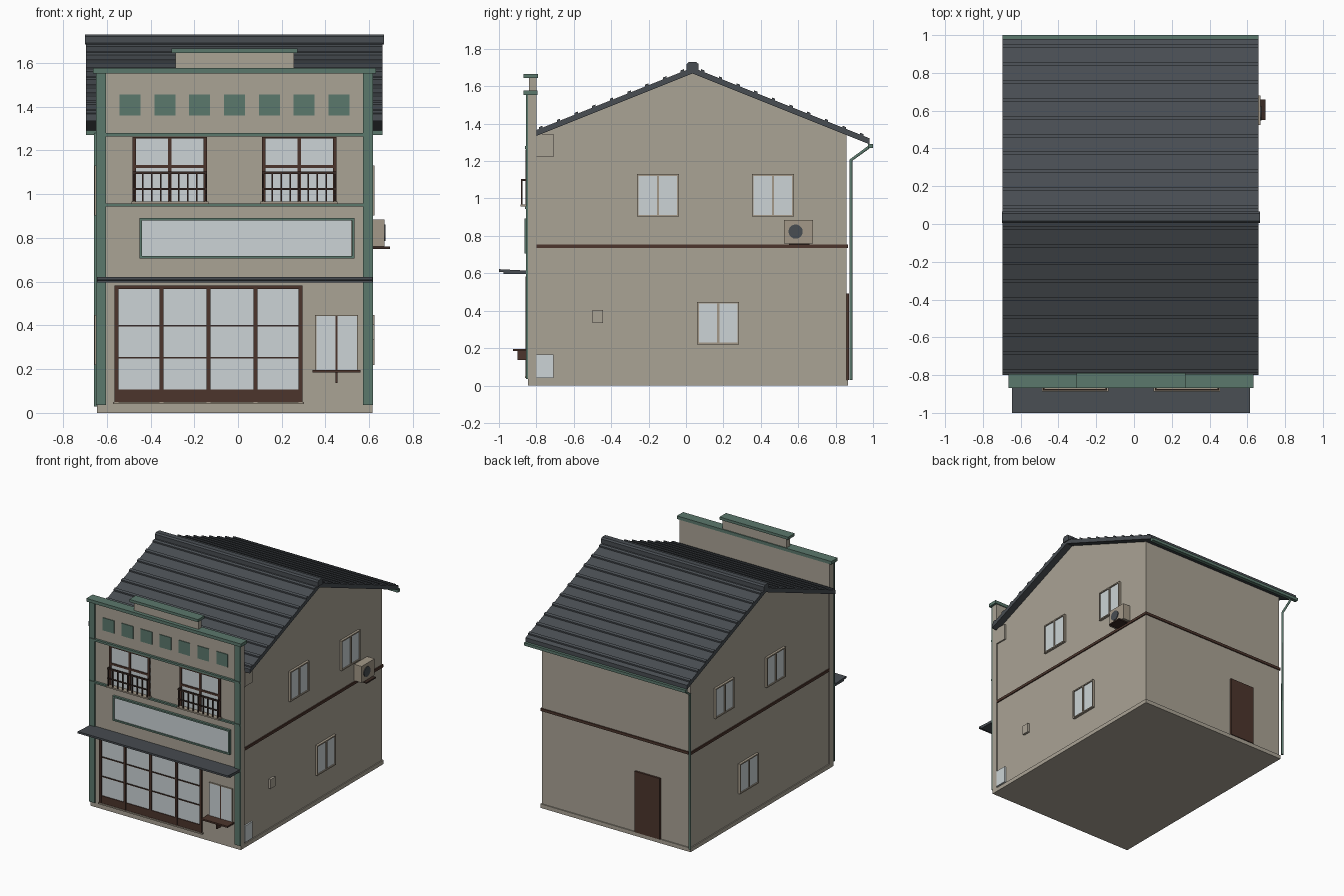
import bpy, bmesh, math
from mathutils import Vector

if "Cube" in bpy.data.objects:
    bpy.data.objects.remove(bpy.data.objects["Cube"])


def material(name, r, g, b):
    lin = [((c / 255 + 0.055) / 1.055) ** 2.4 for c in (r, g, b)]
    m = bpy.data.materials.new(name)
    m.diffuse_color = (*lin, 1)
    m.use_nodes = True
    m.node_tree.nodes["Principled BSDF"].inputs["Base Color"].default_value = m.diffuse_color
    return m


WALL = material("wall_plaster", 170, 163, 149)
TRIM = material("tan_trim", 164, 153, 136)
ROOF = material("slate_roof", 72, 77, 82)
GREEN = material("green_trim", 91, 120, 108)
BROWN = material("brown_wood", 76, 53, 44)
DARK = material("dark_wood", 58, 42, 36)
GLASS = material("pale_glass", 204, 212, 214)


def finish(name, bm, mat):
    bmesh.ops.recalc_face_normals(bm, faces=bm.faces)
    me = bpy.data.meshes.new(name)
    bm.to_mesh(me)
    bm.free()
    me.materials.append(mat)
    ob = bpy.data.objects.new(name, me)
    bpy.context.collection.objects.link(ob)
    return ob


def boxes(name, mat, *specs):
    """Each spec is x0, x1, y0, y1, z0, z1."""
    bm = bmesh.new()
    for x0, x1, y0, y1, z0, z1 in specs:
        vs = bmesh.ops.create_cube(bm, size=1)["verts"]
        for v in vs:
            v.co = ((x0 + x1) / 2 + v.co.x * (x1 - x0),
                    (y0 + y1) / 2 + v.co.y * (y1 - y0),
                    (z0 + z1) / 2 + v.co.z * (z1 - z0))
    return finish(name, bm, mat)


def prism(name, mat, x0, x1, *profiles):
    """Extrude (y, z) outlines along x."""
    bm = bmesh.new()
    for pts in profiles:
        f = bm.faces.new([bm.verts.new((x0, y, z)) for y, z in pts])
        ext = bmesh.ops.extrude_face_region(bm, geom=[f])["geom"]
        for v in ext:
            if isinstance(v, bmesh.types.BMVert):
                v.co.x = x1
    return finish(name, bm, mat)


L, R = -0.645, 0.615          # building edges
WL, WR = -0.637, 0.607        # side wall planes
YF, YB = -0.80, 0.858         # main body depth
RY, RZ, SL = 0.035, 1.70, 0.40   # ridge position and roof slope
FACE = -0.845                 # facade plane


def roof_z(y):
    return RZ - SL * abs(y - RY)


# Main body with gables, on a low plinth
prism("house_body", WALL, WL, WR,
      [(YF, 0.02), (YB, 0.02), (YB, roof_z(YB) - 0.02),
       (RY, RZ - 0.02), (YF, roof_z(YF) - 0.02)])
boxes("plinth", WALL, (L, R, -0.845, 0.866, 0, 0.03))
boxes("belt_course", BROWN,
      (WL - 0.008, WL, YF, 0.866, 0.735, 0.755),
      (WR, WR + 0.008, YF, 0.866, 0.735, 0.755),
      (WL, WR, YB, 0.866, 0.735, 0.755))

# Roof slab, raised tile courses and ridge cap
RX0, RX1, EF, EB, T = -0.695, 0.66, -0.80, 0.98, 0.032
prism("roof", ROOF, RX0, RX1,
      [(EF, roof_z(EF)), (RY, RZ), (EB, roof_z(EB)),
       (EB, roof_z(EB) - T), (RY, RZ - T), (EF, roof_z(EF) - T)])
courses = []
for side, count in ((1, 10), (-1, 9)):
    for i in range(count):
        y = RY + side * (0.055 + 0.0945 * i)
        a, b = y - 0.009, y + 0.009
        courses.append([(a, roof_z(a) - 0.004), (b, roof_z(b) - 0.004),
                        (b, roof_z(b) + 0.01), (a, roof_z(a) + 0.01)])
prism("tile_courses", ROOF, RX0, RX1, *courses)
prism("ridge_cap", ROOF, -0.70, 0.667,
      [(0.004, 1.685), (0.066, 1.685), (0.066, 1.72), (0.055, 1.73),
       (0.015, 1.73), (0.004, 1.72)])

# Rear gutter and downspout
boxes("gutter", GREEN, (-0.695, 0.66, 0.972, 1.0, 1.27, 1.292))
cu = bpy.data.curves.new("downspout", "CURVE")
cu.dimensions = "3D"
cu.bevel_depth, cu.bevel_resolution, cu.use_fill_caps = 0.009, 1, True
sp = cu.splines.new("POLY")
path = [(-0.65, 0.882, 0.03), (-0.65, 0.882, 1.205), (-0.65, 0.985, 1.28)]
sp.points.add(len(path) - 1)
for p, co in zip(sp.points, path):
    p.co = (*co, 1)
cu.materials.append(GREEN)
bpy.context.collection.objects.link(bpy.data.objects.new("downspout", cu))

# Facade wall, stepped parapet and cornices
boxes("facade", WALL, (L, R, FACE, YF, 0.03, 1.56),
      (-0.285, 0.255, -0.84, YF, 1.56, 1.65))
boxes("cornices", GREEN, (-0.664, 0.632, -0.868, -0.793, 1.552, 1.576),
      (-0.304, 0.272, -0.868, -0.79, 1.645, 1.665))
boxes("pilasters", GREEN, (-0.65, -0.603, -0.856, FACE, 0.035, 1.555),
      (0.571, 0.618, -0.856, FACE, 0.035, 1.555))
boxes("facade_bands", GREEN, (L, R, -0.862, FACE, 1.264, 1.28),
      (L, R, -0.862, FACE, 0.944, 0.957))
boxes("square_panels", GREEN,
      *[(c - 0.048, c + 0.048, -0.85, FACE, 1.36, 1.456)
        for c in (-0.493 + 0.159 * i for i in range(7))])

# Upper front windows with balcony railings
for side, c in (("left", -0.312), ("right", 0.28)):
    a, b = c - 0.17, c + 0.17
    boxes(side + "_upper_glass", GLASS, (a, b, -0.849, FACE, 0.965, 1.26))
    boxes(side + "_upper_frame", BROWN,
          (a, a + 0.016, -0.858, FACE, 0.965, 1.262),
          (b - 0.016, b, -0.858, FACE, 0.965, 1.262),
          (a, b, -0.858, FACE, 1.254, 1.262),
          (a, b, -0.855, FACE, 1.119, 1.134),
          (c - 0.008, c + 0.008, -0.855, FACE, 0.965, 1.26))
    rails = [(a, b, -0.882, -0.873, 1.093, 1.104),
             (a, b, -0.881, -0.874, 1.02, 1.028)]
    for i in range(9):
        x = a + 0.006 + (b - a - 0.012) * i / 8
        rails.append((x - 0.004, x + 0.004, -0.881, -0.874, 0.96, 1.1))
    for x in (a, b - 0.008):
        rails.append((x, x + 0.008, -0.878, FACE, 1.094, 1.103))
    boxes(side + "_railing", DARK, *rails)
    boxes(side + "_sill", TRIM, (a - 0.006, b + 0.006, -0.886, FACE, 0.956, 0.967))

# Blank sign board
boxes("sign_panel", GLASS, (-0.44, 0.52, -0.855, FACE, 0.715, 0.88))
boxes("sign_frame", GREEN, (-0.45, 0.533, -0.863, FACE, 0.88, 0.892),
      (-0.45, 0.533, -0.863, FACE, 0.705, 0.717),
      (-0.45, -0.438, -0.863, FACE, 0.717, 0.88),
      (0.521, 0.533, -0.863, FACE, 0.717, 0.88))

# Awning over the shop front
prism("awning", ROOF, L, R,
      [(-1.0, 0.622), (-0.845, 0.614), (-0.845, 0.597), (-0.975, 0.597),
       (-0.975, 0.606), (-1.0, 0.608)])

# Shop front sliding doors
boxes("shop_glass", GLASS, (-0.56, 0.29, -0.849, FACE, 0.05, 0.575))
shop = [(-0.565, 0.295, -0.859, FACE, 0.566, 0.583),
        (-0.565, 0.295, -0.855, FACE, 0.05, 0.106)]
shop += [(x - 0.009, x + 0.009, -0.859, FACE, 0.05, 0.58)
         for x in (-0.556, -0.35, -0.135, 0.08, 0.286)]
boxes("shop_frame", BROWN, *shop)
boxes("shop_bars", DARK, *[(-0.56, 0.29, -0.854, FACE, z - 0.004, z + 0.004)
                           for z in (0.252, 0.398)])
boxes("shop_threshold", TRIM, (-0.572, 0.302, -0.862, FACE, 0.04, 0.05))

# Serving window with a shelf
boxes("serving_glass", GLASS, (0.358, 0.543, -0.85, FACE, 0.19, 0.443))
boxes("serving_frame", TRIM, (0.353, 0.358, -0.853, FACE, 0.19, 0.448),
      (0.543, 0.548, -0.853, FACE, 0.19, 0.448),
      (0.353, 0.548, -0.853, FACE, 0.443, 0.448))
boxes("serving_shelf", BROWN, (0.34, 0.56, -0.925, FACE, 0.184, 0.196),
      (0.445, 0.455, -0.9, FACE, 0.137, 0.185),
      (0.446, 0.454, -0.855, FACE, 0.19, 0.443))

# Side windows, the same on both walls
for side, wall, s in (("left", WL, -1), ("right", WR, 1)):
    frames, panes = [], []
    for y0, y1, z0, z1 in ((-0.262, -0.038, 0.903, 1.13), (0.353, 0.577, 0.903, 1.13),
                           (0.06, 0.284, 0.22, 0.447)):
        f0, f1 = sorted((wall, wall + s * 0.018))
        p0, p1 = sorted((wall, wall + s * 0.01))
        m, w = (y0 + y1) / 2, 0.009
        frames += [(f0, f1, y0, y0 + w, z0, z1), (f0, f1, y1 - w, y1, z0, z1),
                   (f0, f1, y0 + w, y1 - w, z0, z0 + w),
                   (f0, f1, y0 + w, y1 - w, z1 - w, z1),
                   (f0, f1, m - 0.006, m + 0.006, z0 + w, z1 - w)]
        panes.append((p0, p1, y0 + w, y1 - w, z0 + w, z1 - w))
    boxes(side + "_window_frames", TRIM, *frames)
    boxes(side + "_window_panes", GLASS, *panes)

# Right wall fittings: corner blocks and meter box
boxes("upper_corner_block", WALL, (WR, 0.618, YF, -0.708, 1.222, 1.345))
boxes("lower_corner_block", GLASS, (WR, 0.618, YF, -0.708, 0.04, 0.165))
boxes("meter_box", WALL, (WR, 0.624, -0.5, -0.443, 0.335, 0.405))

# Air conditioner on a bracket
boxes("air_conditioner", TRIM, (WR, 0.67, 0.525, 0.68, 0.76, 0.884))
boxes("air_conditioner_bracket", DARK, (WR, 0.695, 0.55, 0.66, 0.75, 0.76))
bm = bmesh.new()
bmesh.ops.create_cone(bm, cap_ends=True, segments=20, radius1=0.038, radius2=0.038, depth=0.008)
for v in bm.verts:
    v.co = Vector((0.671 + v.co.z, 0.586 + v.co.x, 0.823 + v.co.y))
finish("fan_grille", bm, ROOF)

# Back door
boxes("back_door", BROWN, (-0.39, -0.18, YB, 0.872, 0.03, 0.492))
